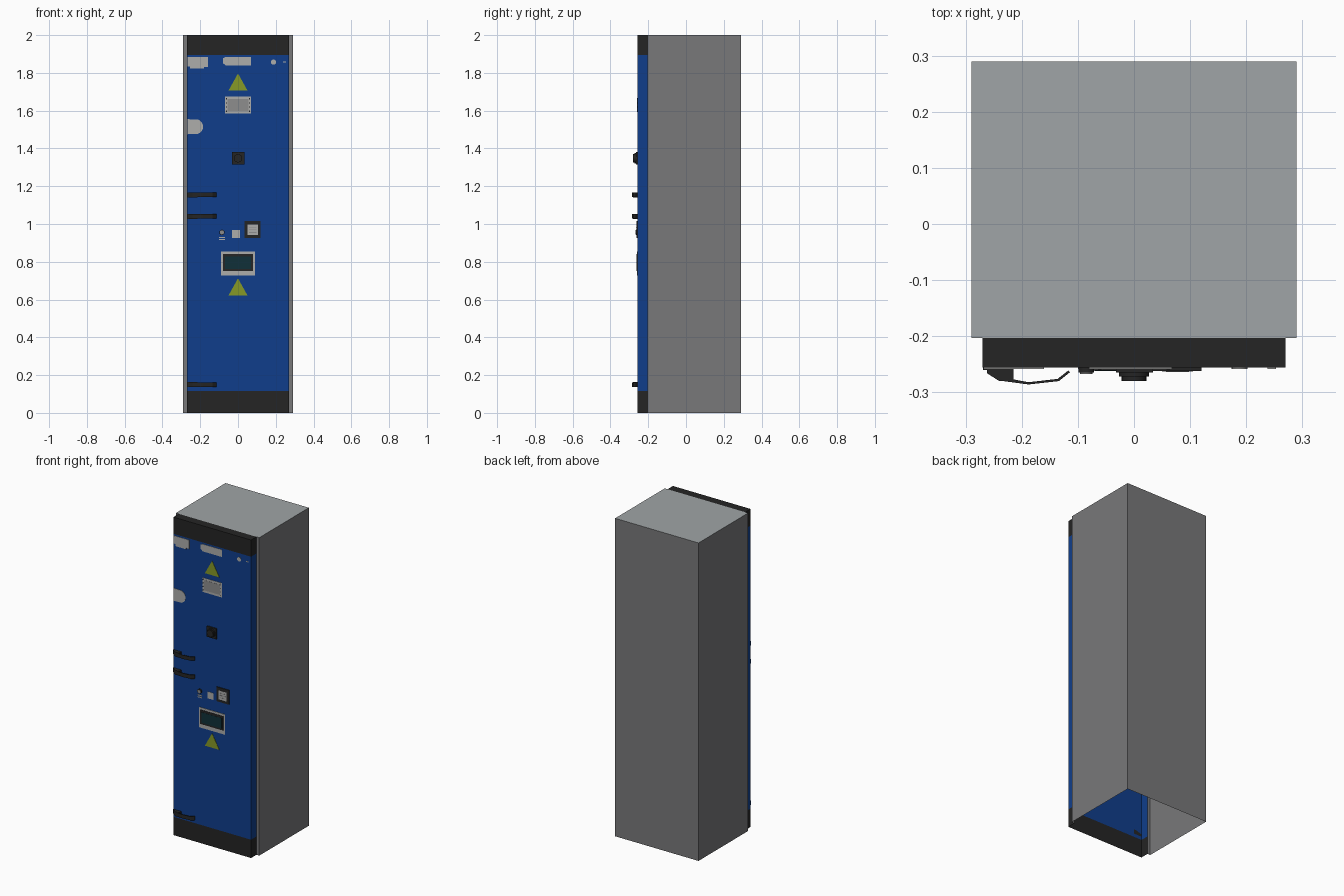
import bpy, bmesh, math

if "Cube" in bpy.data.objects:
    bpy.data.objects.remove(bpy.data.objects["Cube"])

def material(name, r, g, b):
    m = bpy.data.materials.new(name)
    m.diffuse_color = (r, g, b, 1)
    m.use_nodes = True
    m.node_tree.nodes["Principled BSDF"].inputs["Base Color"].default_value = m.diffuse_color
    return m

BLUE = material("door blue", 0.005, 0.048, 0.26)
BLACK = material("trim black", 0.018, 0.018, 0.018)
GREY = material("cabinet grey", 0.19, 0.19, 0.195)
TOP = material("roof light grey", 0.35, 0.375, 0.385)
PALE = material("label pale grey", 0.42, 0.42, 0.41)
YELLOW = material("warning yellow", 0.24, 0.32, 0.02)
SCREEN = material("screen teal", 0.005, 0.03, 0.04)
PLATE = material("plate grey", 0.27, 0.27, 0.27)

def finish(name, bm, *mats, smooth=False):
    me = bpy.data.meshes.new(name)
    bm.to_mesh(me)
    bm.free()
    ob = bpy.data.objects.new(name, me)
    bpy.context.collection.objects.link(ob)
    for m in mats:
        me.materials.append(m)
    if smooth:
        bpy.context.view_layer.objects.active = ob
        ob.select_set(True)
        bpy.ops.object.shade_smooth_by_angle()
        ob.select_set(False)
    return ob

def prism(name, pts, axis, a, b, mat, smooth=False):
    """Extrude a profile along axis: 'y' takes (x, z) points, 'z' takes (x, y)."""
    bm = bmesh.new()
    def at(p, d):
        return (p[0], d, p[1]) if axis == 'y' else (p[0], p[1], d)
    lo = [bm.verts.new(at(p, a)) for p in pts]
    hi = [bm.verts.new(at(p, b)) for p in pts]
    n = len(pts)
    bm.faces.new(lo)
    bm.faces.new(hi)
    for i in range(n):
        j = (i + 1) % n
        bm.faces.new((lo[i], lo[j], hi[j], hi[i]))
    bmesh.ops.recalc_face_normals(bm, faces=bm.faces)
    return finish(name, bm, mat, smooth=smooth)

F = -0.256  # door front plane

def rect(name, x0, x1, z0, z1, mat, front=0.002, back=0.0):
    return prism(name, [(x0, z0), (x1, z0), (x1, z1), (x0, z1)], 'y', F - back, F - front, mat)

def disc(name, x, z, r, mat, front, back=0.0, n=24):
    pts = [(x + r * math.cos(2 * math.pi * i / n), z + r * math.sin(2 * math.pi * i / n)) for i in range(n)]
    return prism(name, pts, 'y', F - back, F - front, mat, smooth=True)

def shell(name, path, levels, mats, pick, cap):
    """Sheet-metal skin: an open plan path raised through levels, with a top cap."""
    bm = bmesh.new()
    rows = [[bm.verts.new((x, y, z)) for x, y in path] for z in levels]
    for k in range(len(levels) - 1):
        for i in range(len(path) - 1):
            f = bm.faces.new((rows[k][i], rows[k][i + 1], rows[k + 1][i + 1], rows[k + 1][i]))
            f.material_index = pick(k)
    f = bm.faces.new(rows[-1])
    f.material_index = cap
    bmesh.ops.recalc_face_normals(bm, faces=bm.faces)
    return finish(name, bm, *mats)

# Cabinet: walls with front lips, closed roof, open underneath
shell("cabinet_body",
      [(-0.27, -0.203), (-0.29, -0.203), (-0.29, 0.29), (0.29, 0.29), (0.29, -0.203), (0.27, -0.203)],
      [0, 2], (GREY, TOP), lambda k: 0, 1)

# Door: folded panel, black bands at foot and head
shell("door",
      [(-0.27, -0.203), (-0.27, F), (0.27, F), (0.27, -0.203)],
      [0, 0.115, 1.895, 2], (BLACK, BLUE), lambda k: k % 2, 0)

# Lever handles on the left edge
lever = [(-0.24, -0.279), (-0.188, -0.286), (-0.134, -0.28), (-0.114, -0.264),
         (-0.117, -0.261), (-0.136, -0.276), (-0.188, -0.282), (-0.236, -0.273)]
mount = [(-0.262, F), (-0.215, F), (-0.215, -0.28), (-0.24, -0.28), (-0.262, -0.266)]
for i, z in enumerate((0.15, 1.04, 1.154)):
    prism(f"handle_mount_{i}", mount, 'z', z - 0.014, z + 0.014, BLACK)
    prism(f"handle_lever_{i}", lever, 'z', z - 0.012, z + 0.012, BLACK)
    rect(f"handle_back_plate_{i}", -0.269, -0.215, z - 0.014, z + 0.014, BLACK, 0.004)

# Rotary switch
rect("switch_base", -0.032, 0.034, 1.315, 1.381, BLACK, 0.009)
disc("switch_collar", 0, 1.348, 0.027, BLACK, 0.016, 0.009)
disc("switch_knob", 0, 1.348, 0.022, BLACK, 0.024, 0.016)

# Warning triangles
for i, z in enumerate((0.622, 1.707)):
    prism(f"warning_triangle_{i}", [(-0.05, z), (0.05, z), (0, z + 0.09)], 'y', F, F - 0.002, YELLOW)

# Labels along the top
prism("corner_label", [(-0.268, 1.885), (-0.268, 1.835), (-0.255, 1.835), (-0.255, 1.822), (-0.18, 1.822),
                       (-0.18, 1.83), (-0.16, 1.83), (-0.16, 1.885)], 'y', F, F - 0.002, PALE)
prism("centre_label", [(-0.08, 1.878), (-0.08, 1.852), (-0.065, 1.84), (0.068, 1.84),
                       (0.068, 1.885), (-0.065, 1.885)], 'y', F, F - 0.002, PALE)
disc("round_mark", 0.188, 1.857, 0.014, PALE, 0.002, n=16)
rect("small_mark", 0.238, 0.253, 1.855, 1.86, PALE)

# Rating plate with dark rivets
rect("rating_plate_rim", -0.068, 0.068, 1.585, 1.675, PALE)
rect("rating_plate", -0.055, 0.055, 1.598, 1.662, PLATE, 0.003, 0.002)
for sx in (-1, 1):
    for i in range(4):
        z = 1.597 + 0.022 * i
        rect("plate_rivet", sx * 0.061 - 0.003, sx * 0.061 + 0.003, z - 0.003, z + 0.003, BLACK, 0.003, 0.002)

# Rounded emblem-free badge on the left edge
badge = [(-0.268, 1.475)] + [(-0.225 + 0.04 * math.cos(a), 1.515 + 0.04 * math.sin(a))
         for a in (math.radians(-70 + 14 * i) for i in range(11))] + [(-0.268, 1.555)]
prism("side_badge", badge, 'y', F, F - 0.002, PALE)

# Indicator button and its marks
disc("button_housing", -0.085, 0.956, 0.014, BLACK, 0.009)
disc("button_cap", -0.085, 0.956, 0.011, PLATE, 0.011, 0.009)
for z in (0.917, 0.929):
    rect("button_mark", -0.1, -0.07, z - 0.003, z + 0.003, PALE)

# Small blank label
rect("small_label", -0.032, 0.01, 0.925, 0.967, PALE)

# Square meter
rect("meter_frame", 0.034, 0.12, 0.926, 1.016, BLACK, 0.006)
rect("meter_face", 0.05, 0.105, 0.942, 0.998, PALE, 0.007, 0.006)
for i in range(3):
    z = 0.955 + 0.014 * i
    rect("meter_line", 0.057, 0.098, z - 0.0015, z + 0.0015, PLATE, 0.008, 0.007)

# Display panel
rect("display_surround", -0.09, 0.09, 0.728, 0.855, PALE, 0.003)
rect("display_bezel", -0.08, 0.08, 0.752, 0.842, BLACK, 0.005, 0.003)
rect("display_screen", -0.07, 0.07, 0.762, 0.828, SCREEN, 0.006, 0.005)
